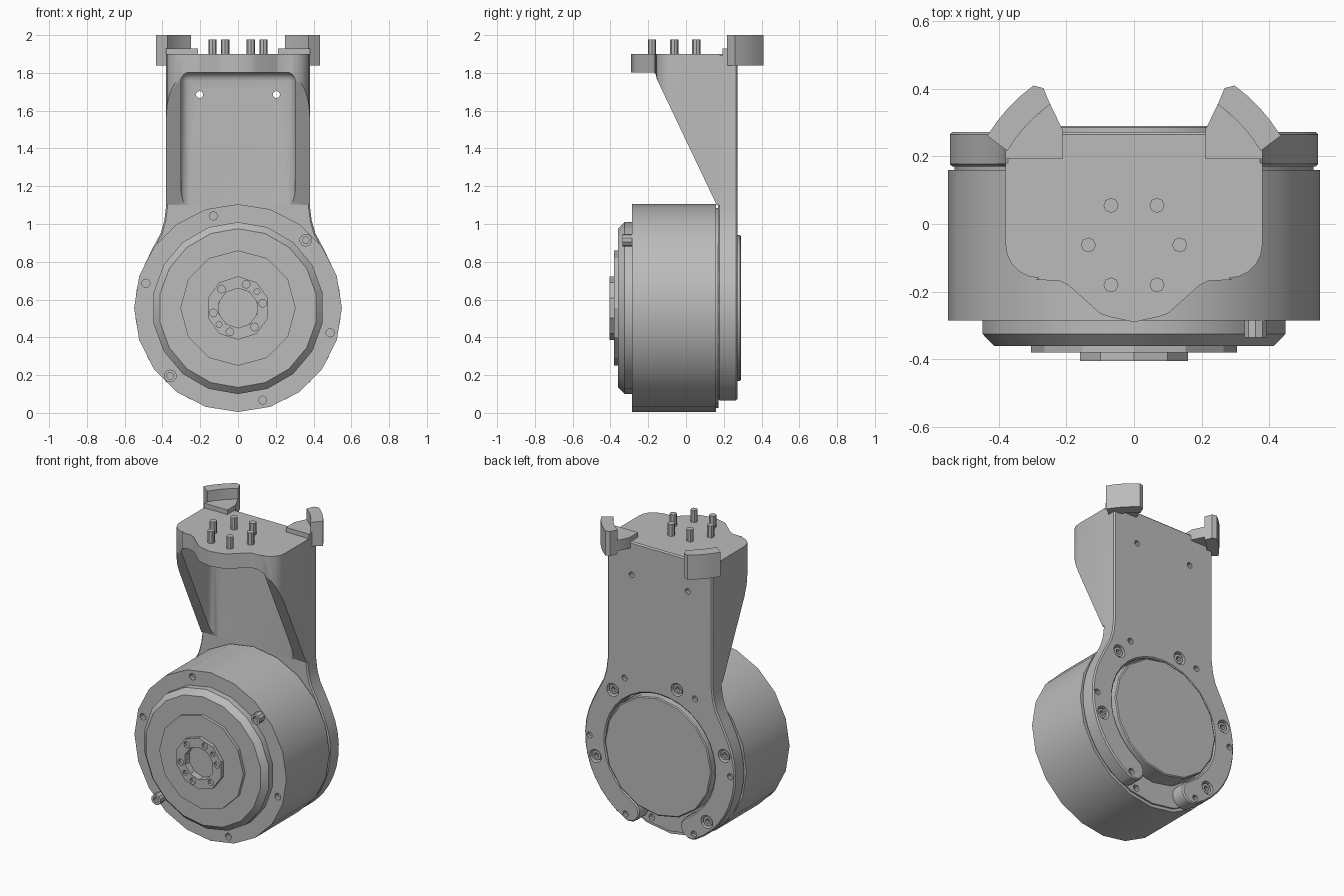
import bpy, bmesh
from math import sin, cos, radians, pi

cube = bpy.data.objects.get("Cube")
if cube:
    bpy.data.objects.remove(cube, do_unlink=True)

CZ = 0.555  # height of the motor axis

grey = bpy.data.materials.new("satin_grey")
grey.use_nodes = True
grey.diffuse_color = (0.5, 0.5, 0.5, 1)
grey.node_tree.nodes["Principled BSDF"].inputs["Base Color"].default_value = (0.5, 0.5, 0.5, 1)


def finish(name, bm):
    bmesh.ops.recalc_face_normals(bm, faces=bm.faces)
    me = bpy.data.meshes.new(name)
    bm.to_mesh(me)
    bm.free()
    me.materials.append(grey)
    ob = bpy.data.objects.new(name, me)
    bpy.context.collection.objects.link(ob)
    return ob


def add_prism(bm, pts, lo, hi, axis):
    """Extrude a 2D outline along one axis."""
    place = {"x": lambda p, t: (t, p[0], p[1]),
             "y": lambda p, t: (p[0], t, p[1]),
             "z": lambda p, t: (p[0], p[1], t)}[axis]
    a = [bm.verts.new(place(p, lo)) for p in pts]
    b = [bm.verts.new(place(p, hi)) for p in pts]
    bm.faces.new(a)
    bm.faces.new(b)
    for i in range(len(pts)):
        j = (i + 1) % len(pts)
        bm.faces.new((a[i], a[j], b[j], b[i]))


def prism(name, pts, lo, hi, axis):
    bm = bmesh.new()
    add_prism(bm, pts, lo, hi, axis)
    return finish(name, bm)


def arc(cx, cy, r, start, end, n):
    """Points on an arc, angles in degrees."""
    steps = [radians(start + (end - start) * i / n) for i in range(n + 1)]
    return [(cx + r * cos(a), cy + r * sin(a)) for a in steps]


def circle(cx, cy, r, n):
    return arc(cx, cy, r, 90, 450, n)[:-1]


def lathe(name, profile, n, x=0, z=CZ, hollow=False):
    """Turn (radius, y) pairs around an axis parallel to y."""
    bm = bmesh.new()
    rings = [[bm.verts.new((px, y, pz)) for px, pz in circle(x, z, r, n)] for r, y in profile]
    pairs = list(zip(rings, rings[1:]))
    if hollow:
        pairs.append((rings[-1], rings[0]))
    else:
        bm.faces.new(rings[0])
        bm.faces.new(rings[-1])
    for a, b in pairs:
        for i in range(n):
            j = (i + 1) % n
            bm.faces.new((a[i], a[j], b[j], b[i]))
    return finish(name, bm)


def apply_mod(ob, kind, **props):
    mod = ob.modifiers.new(kind.lower(), kind)
    for k, v in props.items():
        setattr(mod, k, v)
    bpy.context.view_layer.objects.active = ob
    bpy.ops.object.modifier_apply(modifier=mod.name)


def boolean(ob, cutter, op="DIFFERENCE"):
    apply_mod(ob, "BOOLEAN", object=cutter, operation=op, solver="EXACT")
    bpy.data.objects.remove(cutter, do_unlink=True)


def drill(ob, holes, lo, hi, n=10):
    """Cut round holes (x, z, radius) between two depths."""
    bm = bmesh.new()
    for x, z, r in holes:
        add_prism(bm, circle(x, z, r, n), lo, hi, "y")
    boolean(ob, finish("drill_cutter", bm))


def polar(r, deg):
    return r * cos(radians(deg)), CZ + r * sin(radians(deg))


def mirrored(half):
    return half + [(-x, y) for x, y in reversed(half) if abs(x) > 1e-4]


# Motor drum with screw holes in front and one behind
drum = lathe("motor_drum", [(0.55, -0.285), (0.55, 0.16), (0.53, 0.16), (0.53, 0.172)], 20)
drill(drum, [(*polar(0.505, a), 0.022) for a in (105, 165, -15, -75)], -0.4, -0.25)
drill(drum, [(*polar(0.49, -75), 0.022)], 0.14, 0.3)

# Stepped front covers and hub
lathe("front_cover", [(0.455, -0.28), (0.455, -0.325), (0.42, -0.36)], 18)
lathe("front_disc", [(0.305, -0.355), (0.305, -0.38), (0.106, -0.38), (0.106, -0.355)], 12, hollow=True)
hub = lathe("output_hub", [(0.168, -0.37), (0.168, -0.405), (0.105, -0.405), (0.105, -0.358)], 10, hollow=True)
drill(hub, [(*polar(0.133, 11 + 60 * i), 0.021) for i in range(6)]
      + [(*polar(0.133, a), 0.016) for a in (41, 221)], -0.45, -0.385, 8)

# Front screw bosses
for i, ang in enumerate((45, -135)):
    bx, bz = polar(0.508, ang)
    lathe(f"front_boss_{i}", [(0.034, -0.28), (0.034, -0.335), (0.018, -0.335), (0.018, -0.29)],
          10, bx, bz, hollow=True)

# Back cover disc
lathe("back_cover", [(0.387, 0.15), (0.387, 0.285), (0.38, 0.29)], 16)

# Back plate: neck flaring into an open ring with rounded lugs
lug_x, lug_z = polar(0.472, -62)
half = [(0.38, 1.9), (0.38, 1.1), (0.39, 1.02), (0.41, 0.95), (0.45, 0.875)]
half += arc(0, CZ, 0.545, 26, -62, 11)
half += arc(lug_x, lug_z, 0.073, -80, -224, 5)
half += arc(0, CZ, 0.397, -58, 90, 14)
plate = prism("back_plate", mirrored(half), 0.17, 0.272, "y")
apply_mod(plate, "BEVEL", width=0.008, segments=1, limit_method="ANGLE", angle_limit=radians(50))
screws = [polar(0.482, a) for a in (45, 105, 165, -15, -135)]
drill(plate, [(x, z, 0.043) for x, z in screws], 0.225, 0.4, 12)
drill(plate, [(*polar(0.51, a), 0.02) for a in (0, 60, 120, 180, -61, -119)], 0.24, 0.4)
view_holes = [(s * 0.203, 1.685, 0.019) for s in (-1, 1)]
drill(plate, view_holes, 0.1, 0.4)

# Back screws with sockets
for i, (x, z) in enumerate(screws):
    lathe(f"back_screw_{i}", [(0.032, 0.215), (0.032, 0.262), (0.017, 0.262), (0.017, 0.235)],
          10, x, z, hollow=True)

# Bracket: top outline trimmed to the gusset profile, then hollowed
outline = [(0.38, 0.18)] + arc(0.28, -0.06, 0.1, 0, -90, 5)
outline += [(0.29, -0.165), (0.22, -0.168), (0.195, -0.18), (0.1, -0.265), (0.07, -0.275), (0, -0.29)]
bracket = prism("bracket", mirrored(outline), 1.0, 1.9, "z")
gusset = [(0.3, 2.0), (-0.4, 2.0), (-0.4, 1.8), (-0.17, 1.8), (0.163, 1.1), (0.3, 1.1)]
boolean(bracket, prism("gusset_cutter", gusset, -0.6, 0.6, "x"), "INTERSECT")
cavity = prism("cavity_cutter", [(-0.303, 0.9), (0.303, 0.9), (0.303, 1.803), (-0.303, 1.803)], -0.6, 0.166, "y")
apply_mod(cavity, "BEVEL", width=0.045, segments=4)
boolean(bracket, cavity)
drill(bracket, view_holes, 0.1, 0.4)

# Locating pins on the top
for i, (x, y) in enumerate([(s * px, py) for px, py in ((0.068, 0.055), (0.135, -0.062), (0.068, -0.18))
                            for s in (-1, 1)]):
    prism(f"top_pin_{i}", circle(x, y, 0.022, 8), 1.89, 1.978, "z")

# Curved hooks and their pads at the back corners
hook = arc(0, 0, 0.506, 31, 54, 4) + [(0.28, 0.405), (0.268, 0.402)] + arc(0, 0, 0.432, 55, 30, 4)
pad = [(0.212, 0.192), (0.38, 0.192), (0.38, 0.222), (0.33, 0.285), (0.248, 0.355), (0.212, 0.28)]
for s, side in ((1, "left"), (-1, "right")):
    prism(f"{side}_hook", [(s * x, y) for x, y in hook], 1.84, 2.0, "z")
    prism(f"{side}_hook_pad", [(s * x, y) for x, y in pad], 1.86, 1.93, "z")

# Smooth the curved sides, keep the edges sharp
for ob in bpy.context.scene.objects:
    ob.select_set(ob.type == "MESH")
bpy.ops.object.shade_smooth_by_angle(angle=radians(29))
